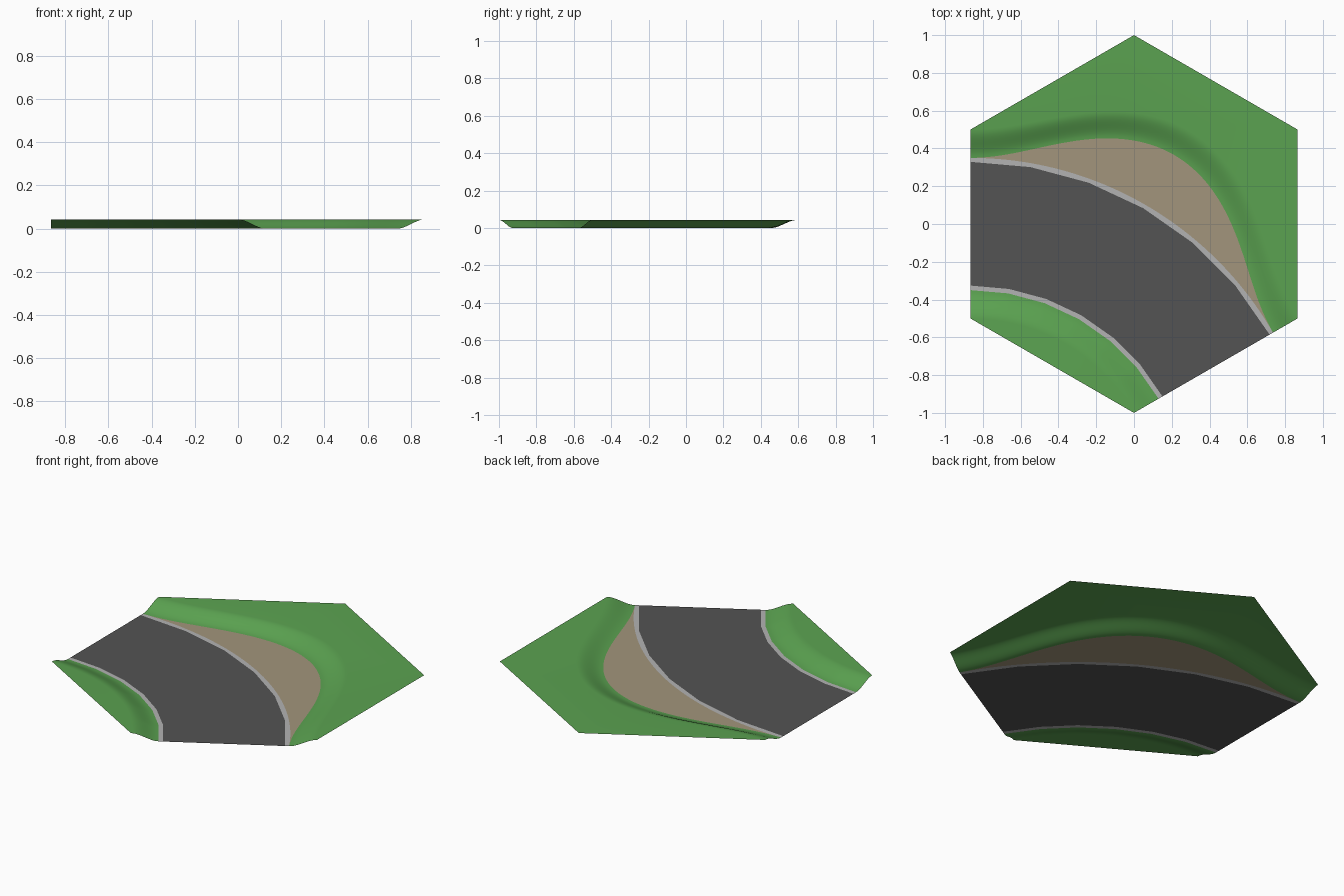
import bpy, bmesh
from math import cos, sin, pi, radians

if "Cube" in bpy.data.objects:
    bpy.data.objects.remove(bpy.data.objects["Cube"])

H = 3 ** 0.5 / 2          # half width of the hexagon
CX, CY = -H, -1.5         # centre of the bend
TOP = 0.043               # height of the grass plateau
N, CHORDS = 48, 6         # fine steps, coarse road segments
ANGLES = [radians(90 - 60 * i / N) for i in range(N + 1)]


def material(name, rgb):
    m = bpy.data.materials.new(name)
    m.diffuse_color = (*rgb, 1)
    m.use_nodes = True
    m.node_tree.nodes["Principled BSDF"].inputs["Base Color"].default_value = m.diffuse_color
    return m


def chord(r):
    """Radius function of an arc made of straight chords."""
    step = radians(60 / CHORDS)
    return lambda a: r * cos(step / 2) / cos((a - radians(30)) % step - step / 2)


def sand_edge(a):
    return 1.85 + 0.305 * (1 + cos((a - radians(60)) * 6)) / 2


def row(bm, radius, z=0.0):
    return [bm.verts.new((CX + radius(a) * cos(a), CY + radius(a) * sin(a), z))
            for a in ANGLES]


def bridge(bm, inner, outer):
    for i in range(N):
        bm.faces.new((inner[i], inner[i + 1], outer[i + 1], outer[i]))


def finish(bm, name, mat):
    # merge the points where a strip tapers to nothing, face everything up
    bmesh.ops.remove_doubles(bm, verts=bm.verts, dist=1e-5)
    for f in bm.faces:
        f.normal_update()
        if f.normal.z < 0:
            f.normal_flip()
        f.smooth = True
    me = bpy.data.meshes.new(name)
    bm.to_mesh(me)
    bm.free()
    me.materials.append(mat)
    ob = bpy.data.objects.new(name, me)
    bpy.context.collection.objects.link(ob)


def strip(name, mat, r_in, r_out):
    bm = bmesh.new()
    bridge(bm, row(bm, r_in), row(bm, r_out))
    finish(bm, name, mat)


def bank(name, mat, edge, direction, corners):
    """S-shaped grass slope rising from edge, plus the flat plateau behind it."""
    bm = bmesh.new()
    steps, width, rows = 10, 0.15, []
    for k in range(steps + 1):
        t = k / steps
        rows.append(row(bm, lambda a: edge(a) * (1 - t) + t * (end_radius(edge, a, direction, width)),
                        TOP * t * t * (3 - 2 * t)))
    for a, b in zip(rows, rows[1:]):
        bridge(bm, a, b)
    bm.faces.new(rows[-1] + [bm.verts.new((x, y, TOP)) for x, y in corners])
    finish(bm, name, mat)


def end_radius(edge, a, direction, width):
    return 1.0 if direction < 0 else edge(a) + width


asphalt = material("asphalt", (0.088, 0.088, 0.088))
white = material("kerb_white", (0.45, 0.45, 0.45))
sand = material("sand", (0.36, 0.30, 0.20))
grass = material("grass", (0.105, 0.365, 0.082))

# flat road, kerb lines and gravel run-off
road_in, road_out = chord(1.174), chord(1.829)
kerb_in = chord(1.15)
kerb_out = lambda a: 1.85
strip("road", asphalt, road_in, road_out)
strip("inner_kerb", white, kerb_in, road_in)
strip("outer_kerb", white, road_out, kerb_out)
strip("gravel_trap", sand, kerb_out, sand_edge)

# grass banks up to the hexagon's outline
bank("inner_grass", grass, kerb_in, -1, [])
bank("outer_grass", grass, sand_edge, 1, [(H, 0.5), (0, 1)])
